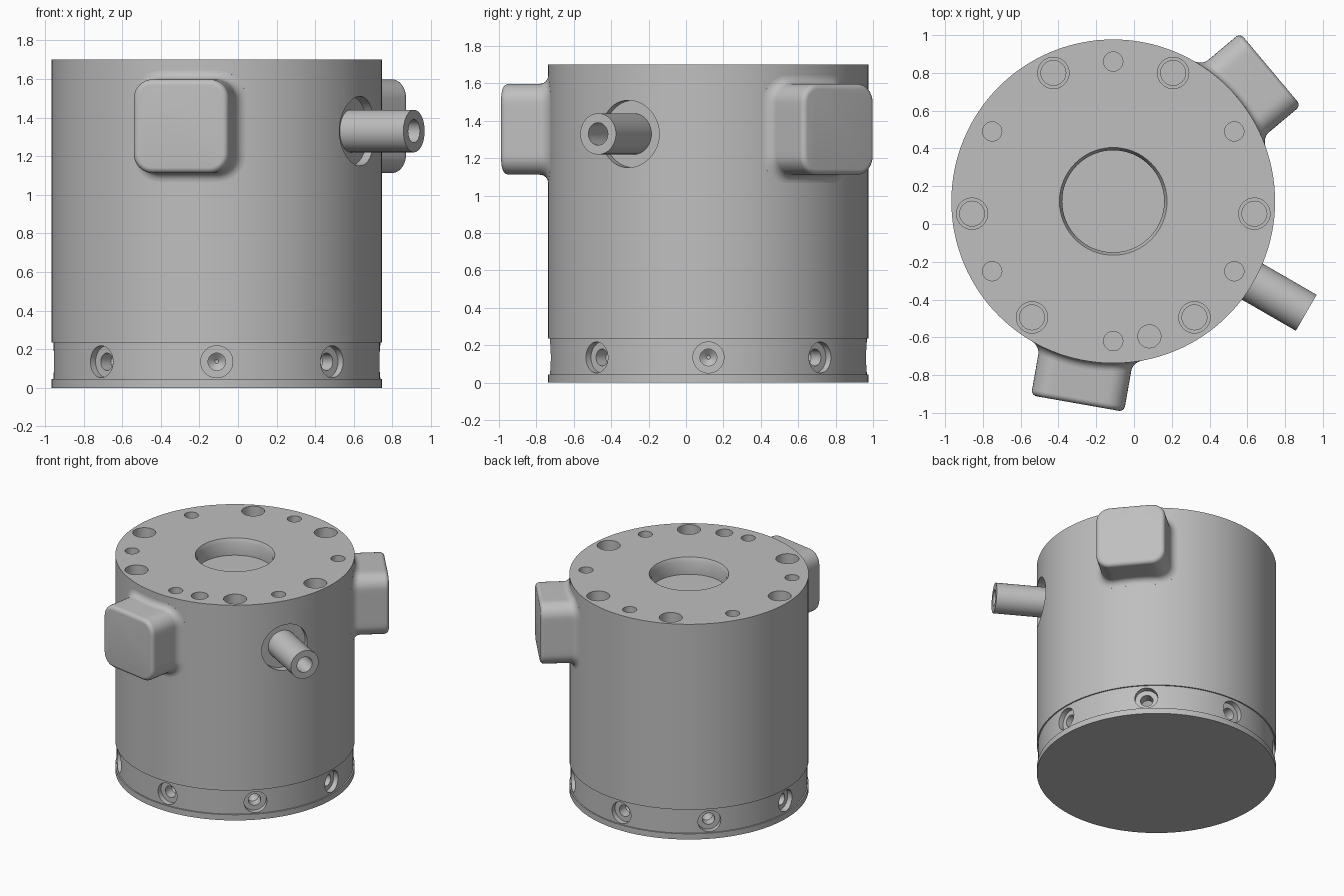
import bpy, bmesh
from math import sin, cos, pi, radians, sqrt
from mathutils import Matrix, Vector

cube = bpy.data.objects.get("Cube")
if cube:
    bpy.data.objects.remove(cube)

CENTRE = Matrix.Translation((-0.11, 0.12, 0))   # axis of the round housing
R, HEIGHT, SEAM = 0.857, 1.70, 1.0

grey = bpy.data.materials.new("plain grey")
grey.use_nodes = True
grey.diffuse_color = (0.52, 0.52, 0.52, 1)
grey.node_tree.nodes["Principled BSDF"].inputs["Base Color"].default_value = grey.diffuse_color


def lathe(bm, profile, matrix, segments=32):
    """Turn a (radius, height) profile around the local z axis of matrix."""
    verts = [bm.verts.new(matrix @ Vector((r, 0, h))) for r, h in profile]
    edges = [bm.edges.new(pair) for pair in zip(verts, verts[1:])]
    axis = matrix.to_3x3() @ Vector((0, 0, 1))
    bmesh.ops.spin(bm, geom=verts + edges, cent=matrix.translation, axis=axis,
                   angle=2 * pi, steps=segments, use_merge=False)


def radial(angle, z):
    """Frame whose z axis points outward from the housing at an angle."""
    return (CENTRE @ Matrix.Translation((0, 0, z))
            @ Matrix.Rotation(radians(angle), 4, 'Z') @ Matrix.Rotation(pi / 2, 4, 'Y'))


def on_top(angle, dist):
    a = radians(angle)
    return CENTRE @ Matrix.Translation((dist * cos(a), dist * sin(a), HEIGHT))


def finish(name, bm):
    bmesh.ops.remove_doubles(bm, verts=bm.verts, dist=0.0002)
    bmesh.ops.recalc_face_normals(bm, faces=bm.faces)
    mesh = bpy.data.meshes.new(name)
    bm.to_mesh(mesh)
    bm.free()
    mesh.materials.append(grey)
    obj = bpy.data.objects.new(name, mesh)
    bpy.context.collection.objects.link(obj)
    return obj


def smooth(obj):
    bpy.ops.object.select_all(action='DESELECT')
    obj.select_set(True)
    bpy.context.view_layer.objects.active = obj
    bpy.ops.object.shade_smooth_by_angle(angle=radians(30))


def cut(obj, cutter):
    """Subtract the cutter and discard it."""
    cutter.hide_render = True
    mod = obj.modifiers.new("holes", 'BOOLEAN')
    mod.operation, mod.solver, mod.object = 'DIFFERENCE', 'EXACT', cutter
    bpy.context.view_layer.objects.active = obj
    bpy.ops.object.modifier_apply(modifier=mod.name)
    bpy.data.objects.remove(cutter)


def turned(name, profile, matrix, segments=32):
    bm = bmesh.new()
    lathe(bm, profile, matrix, segments)
    return finish(name, bm)


# Lower housing with a shallow band near the foot
G = R - 0.01
lower = turned("lower_housing", [(0, 0), (R, 0), (R, 0.045), (G, 0.045), (G, 0.235),
                                 (R, 0.235), (R, SEAM), (0, SEAM)], CENTRE, 128)

# Eight counterbored screw holes around the band
bm = bmesh.new()
for i in range(8):
    lathe(bm, [(0, 0.95), (0.083, 0.95), (0.083, 0.805), (0.045, 0.805),
               (0.045, 0.73), (0.01, 0.70), (0, 0.70)], radial(45 * i, 0.135))
cut(lower, finish("screw_hole_cutter", bm))
smooth(lower)

# Upper housing
upper = turned("upper_housing", [(0, SEAM), (R, SEAM), (R, HEIGHT), (0, HEIGHT)], CENTRE, 128)

bm = bmesh.new()
# Central recess with a steep lead-in
lathe(bm, [(0, 0.1), (0.285, 0.1), (0.285, 0), (0.27, -0.03), (0.27, -0.13), (0, -0.13)],
      on_top(0, 0), 64)
# Six large counterbored holes in pairs
for a in (65, 115, 185, 235, 305, 355):
    lathe(bm, [(0, 0.1), (0.083, 0.1), (0.083, -0.16), (0.066, -0.16),
               (0.066, -0.3), (0, -0.3)], on_top(a, 0.75))
# Six small holes and one locating hole
for a, r in [(30 + 60 * i, 0.051) for i in range(6)] + [(285, 0.061)]:
    lathe(bm, [(0, 0.1), (r, 0.1), (r, -0.2), (0, -0.2)], on_top(a, 0.74))
# Round pocket for the cable tube
lathe(bm, [(0, 1.0), (0.18, 1.0), (0.18, 0.80), (0, 0.80)], radial(-30, 1.33), 48)
cut(upper, finish("hole_cutter", bm))
smooth(upper)

# Hollow cable tube
smooth(turned("cable_tube", [(0, 0.77), (0.11, 0.77), (0.11, 1.18), (0.06, 1.18),
                             (0.06, 0.84), (0, 0.84)], radial(-30, 1.33), 48))


def rounded_rect(half_w, half_h, radius, steps=8):
    points = []
    for q, (sx, sy) in enumerate([(1, 1), (-1, 1), (-1, -1), (1, -1)]):
        for i in range(steps + 1):
            a = (q + i / steps) * pi / 2
            points.append((sx * (half_w - radius) + radius * cos(a),
                           sy * (half_h - radius) + radius * sin(a)))
        # extra points keep the long edges following the round wall
        nx, ny = [(-1, 1), (-1, -1), (1, -1), (1, 1)][q]
        ax, ay = points[-1]
        a = (q + 1) * pi / 2
        bx = nx * (half_w - radius) + radius * cos(a)
        by = ny * (half_h - radius) + radius * sin(a)
        points += [(ax + (bx - ax) * k / 8, ay + (by - ay) * k / 8) for k in range(1, 8)]
    return points


def side_box(name, angle, z=1.355, half=0.25, high=0.243, corner=0.1,
             flare=0.045, edge=0.03, face=1.087):
    """Rounded box that blends into the round wall."""
    place = CENTRE @ Matrix.Translation((0, 0, z)) @ Matrix.Rotation(radians(angle), 4, 'Z')
    arc = [radians(15 * i) for i in range(7)]
    bm = bmesh.new()
    rings = []
    # flare rises from the wall, then the edge rounds over to the flat face
    levels = [(flare, -0.01, True)]
    levels += [(flare * (1 - sin(t)), flare * (1 - cos(t)), True) for t in arc]
    levels += [(edge * (cos(t) - 1), face - edge + edge * sin(t), False) for t in arc]
    for grow, depth, follow in levels:
        outline = rounded_rect(half + grow, high + grow, corner + grow)
        rings.append([bm.verts.new(place @ Vector(
            (depth + (sqrt(R * R - u * u) if follow else 0), u, v))) for u, v in outline])
    for low, top in zip(rings, rings[1:]):
        n = len(low)
        for i in range(n):
            j = (i + 1) % n
            bm.faces.new((low[i], low[j], top[j], top[i]))
    bm.faces.new(rings[-1])
    smooth(finish(name, bm))


# Two connector boxes on the wall
side_box("front_connector_box", 260)
side_box("back_connector_box", 40)
